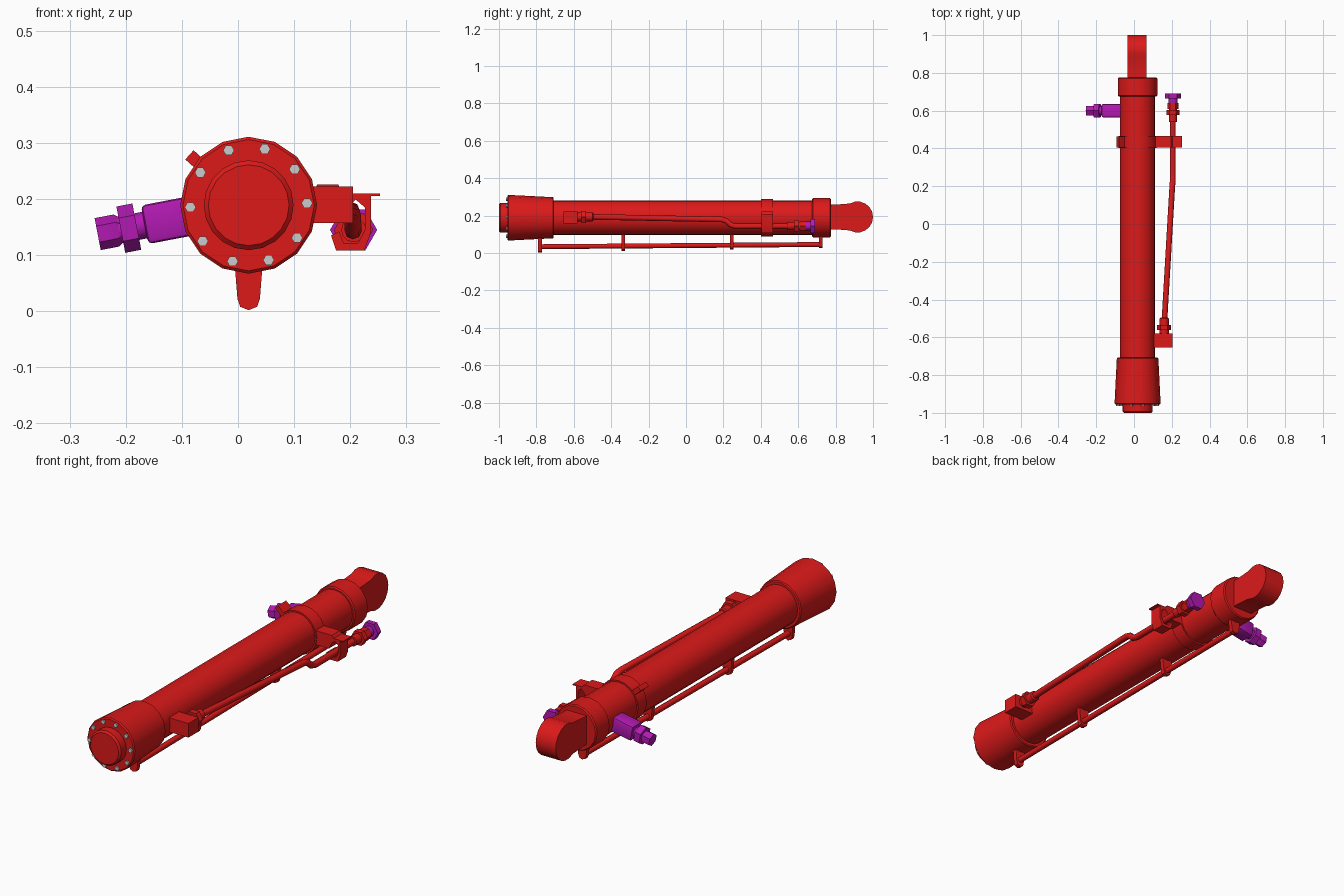
import bpy, bmesh, math
from mathutils import Vector, Matrix

if "Cube" in bpy.data.objects:
    bpy.data.objects.remove(bpy.data.objects["Cube"])

CX, CZ = 0.019, 0.189          # axis of the cylinder


def material(name, rgb):
    m = bpy.data.materials.new(name)
    m.diffuse_color = (*rgb, 1)
    m.use_nodes = True
    m.node_tree.nodes["Principled BSDF"].inputs["Base Color"].default_value = m.diffuse_color
    return m


RED = material("red_paint", (0.72, 0.01, 0.01))
PURPLE = material("purple_fitting", (0.45, 0.01, 0.45))


def finish(name, bm, mat=None, angle=35):
    bmesh.ops.recalc_face_normals(bm, faces=bm.faces)
    me = bpy.data.meshes.new(name)
    bm.to_mesh(me)
    bm.free()
    me.shade_smooth()
    me.set_sharp_from_angle(angle=math.radians(angle))
    ob = bpy.data.objects.new(name, me)
    bpy.context.collection.objects.link(ob)
    if mat:
        me.materials.append(mat)
    return ob


def revolve(name, profile, origin, direction=(0, 1, 0), sides=16, mat=RED):
    """Turned solid: profile is (distance along axis, radius)."""
    d, o = Vector(direction).normalized(), Vector(origin)
    u = d.cross(Vector((0, 1, 0)))
    u = u.normalized() if u.length > 0.2 else Vector((1, 0, 0))
    v = d.cross(u).normalized()
    bm = bmesh.new()
    rings = []
    for t, r in profile:
        rings.append([bm.verts.new(o + d * t + r * (u * math.cos(a) + v * math.sin(a)))
                      for a in (2 * math.pi * i / sides for i in range(sides))])
    for a, b in zip(rings, rings[1:]):
        for i in range(sides):
            j = (i + 1) % sides
            bm.faces.new((a[i], a[j], b[j], b[i]))
    bm.faces.new(rings[0])
    bm.faces.new(rings[-1])
    return finish(name, bm, mat)


def prism(name, outline, axis, lo, hi, bevel=0):
    """Outline extruded along x (points y,z) or along y (points x,z)."""
    bm = bmesh.new()
    place = (lambda p, t: (t, p[0], p[1])) if axis == 'x' else (lambda p, t: (p[0], t, p[1]))
    a, b = ([bm.verts.new(place(p, t)) for p in outline] for t in (lo, hi))
    n = len(outline)
    for i in range(n):
        bm.faces.new((a[i], a[(i + 1) % n], b[(i + 1) % n], b[i]))
    bm.faces.new(a)
    bm.faces.new(b)
    if bevel:
        bmesh.ops.bevel(bm, geom=bm.edges[:], offset=bevel, segments=1, affect='EDGES')
    return finish(name, bm, RED)


def box(name, centre, size, mat=RED, tilt=0, bevel=0):
    bm = bmesh.new()
    bmesh.ops.create_cube(bm, size=1, matrix=Matrix.Diagonal((*size, 1)))
    if bevel:
        bmesh.ops.bevel(bm, geom=bm.edges[:], offset=bevel, segments=2, affect='EDGES', profile=0.5)
    bm.transform(Matrix.Translation(centre) @ Matrix.Rotation(tilt, 4, 'Y'))
    return finish(name, bm, mat)


def pipe(name, points, radius):
    cu = bpy.data.curves.new(name, 'CURVE')
    cu.dimensions, cu.bevel_depth, cu.bevel_resolution, cu.use_fill_caps = '3D', radius, 2, True
    sp = cu.splines.new('POLY')
    sp.points.add(len(points) - 1)
    for p, co in zip(sp.points, points):
        p.co = (*co, 1)
    tmp = bpy.data.objects.new(name + "_path", cu)
    bpy.context.collection.objects.link(tmp)
    bm = bmesh.new()
    bm.from_mesh(bpy.data.meshes.new_from_object(tmp.evaluated_get(bpy.context.evaluated_depsgraph_get())))
    bpy.data.objects.remove(tmp)
    return finish(name, bm, RED, 50)


# Main cylinder: rod stub, gland, tube, clamp band, end cap
axis = (CX, 0, CZ)
revolve("rod_end", [(-1, 0.072), (-0.992, 0.08), (-0.94, 0.08)], axis, sides=20)
revolve("gland", [(-0.955, 0.117), (-0.95, 0.122), (-0.712, 0.11), (-0.708, 0.105)], axis)
revolve("barrel", [(-0.72, 0.093), (0.69, 0.093)], axis, sides=20)
revolve("clamp_band", [(0.402, 0.1), (0.465, 0.1)], axis, sides=20)
revolve("end_cap", [(0.675, 0.1), (0.68, 0.105), (0.77, 0.105), (0.775, 0.1)], axis)

# Ring of gland bolts
for i in range(10):
    a = math.radians(2 + 36 * i)
    revolve(f"gland_bolt_{i}", [(-0.963, 0.01), (-0.95, 0.01)],
            (CX + 0.104 * math.cos(a), 0, CZ + 0.104 * math.sin(a)), sides=6, mat=None)

# Mounting lug with a rounded end
lug = [(0.76, 0.127), (0.8, 0.127)]
lug += [(0.917 + 0.083 * math.cos(a), 0.193 + 0.083 * math.sin(a))
        for a in (math.radians(-120 + 20 * i) for i in range(13))]
lug += [(0.8, 0.259), (0.76, 0.259)]
prism("mounting_lug", lug, 'x', -0.035, 0.067)

# Clamp ear on the upper left of the band
box("clamp_ear", (-0.068, 0.434, 0.262), (0.05, 0.06, 0.022), tilt=math.radians(42))

# Left port: block, neck, nut and threaded end, tilted slightly down
d = Vector((-0.982, 0, -0.188))
box("left_port_block", (-0.115, 0.6, 0.164), (0.105, 0.07, 0.07), PURPLE,
    tilt=-math.atan2(0.188, 0.982), bevel=0.008)
port = Vector((CX, 0.6, CZ))
revolve("left_port_neck", [(0.18, 0.024), (0.24, 0.024)], port, d, 12, PURPLE)
revolve("left_port_nut", [(0.203, 0.042), (0.232, 0.042)], port, d, 6, PURPLE)
revolve("left_port_end", [(0.23, 0.022), (0.24, 0.029), (0.274, 0.029)], port, d, 6, PURPLE)

# Lower grease pipe on four tapered brackets
pipe("lower_pipe", [(CX, -0.79, 0.034), (CX, 0.73, 0.046)], 0.013)
for i, (y, z) in enumerate([(-0.78, 0.002), (-0.335, 0.012), (0.245, 0.02), (0.72, 0.026)]):
    prism(f"pipe_bracket_{i}", [(-0.008, 0.11), (-0.001, z + 0.02), (0.004, z + 0.006), (0.019, z),
                                (0.034, z + 0.006), (0.039, z + 0.02), (0.046, 0.11)],
          'y', y - 0.01, y + 0.01)

# Right feed line: port block, nuts, bent pipe
box("right_port_block", (0.147, -0.617, 0.19), (0.116, 0.074, 0.065))
start = Vector((0.16, 0, 0.194))
revolve("right_start_collar", [(-0.585, 0.024), (-0.5, 0.024), (-0.495, 0.018)], start, sides=12)
revolve("right_start_nut", [(-0.562, 0.037), (-0.535, 0.037)], start, sides=6)
pipe("feed_pipe", [(0.16, -0.53, 0.194), (0.202, 0.19, 0.18), (0.204, 0.215, 0.172),
                   (0.205, 0.24, 0.15), (0.205, 0.265, 0.143), (0.206, 0.6, 0.144)], 0.015)
end = Vector((0.206, 0, 0.145))
revolve("feed_end_collar", [(0.54, 0.022), (0.65, 0.022)], end, sides=12)
revolve("feed_end_nut", [(0.578, 0.035), (0.604, 0.035)], end, sides=6)
revolve("feed_end_sleeve", [(0.61, 0.029), (0.64, 0.029)], end, sides=6)
revolve("feed_plug_stem", [(0.638, 0.023), (0.67, 0.023)], end, sides=12, mat=PURPLE)
revolve("feed_plug_head", [(0.665, 0.042), (0.69, 0.042)], end, sides=6, mat=PURPLE)

# Hooked bracket from the clamp band around the feed pipe
prism("feed_bracket", [(0.1, 0.222), (0.195, 0.222), (0.205, 0.21), (0.253, 0.21), (0.253, 0.205),
                       (0.237, 0.205), (0.237, 0.14), (0.225, 0.108), (0.175, 0.108), (0.166, 0.135),
                       (0.18, 0.142), (0.188, 0.122), (0.214, 0.122), (0.226, 0.145), (0.226, 0.185),
                       (0.21, 0.199), (0.195, 0.185), (0.18, 0.157), (0.1, 0.157)],
      'y', 0.405, 0.465)
